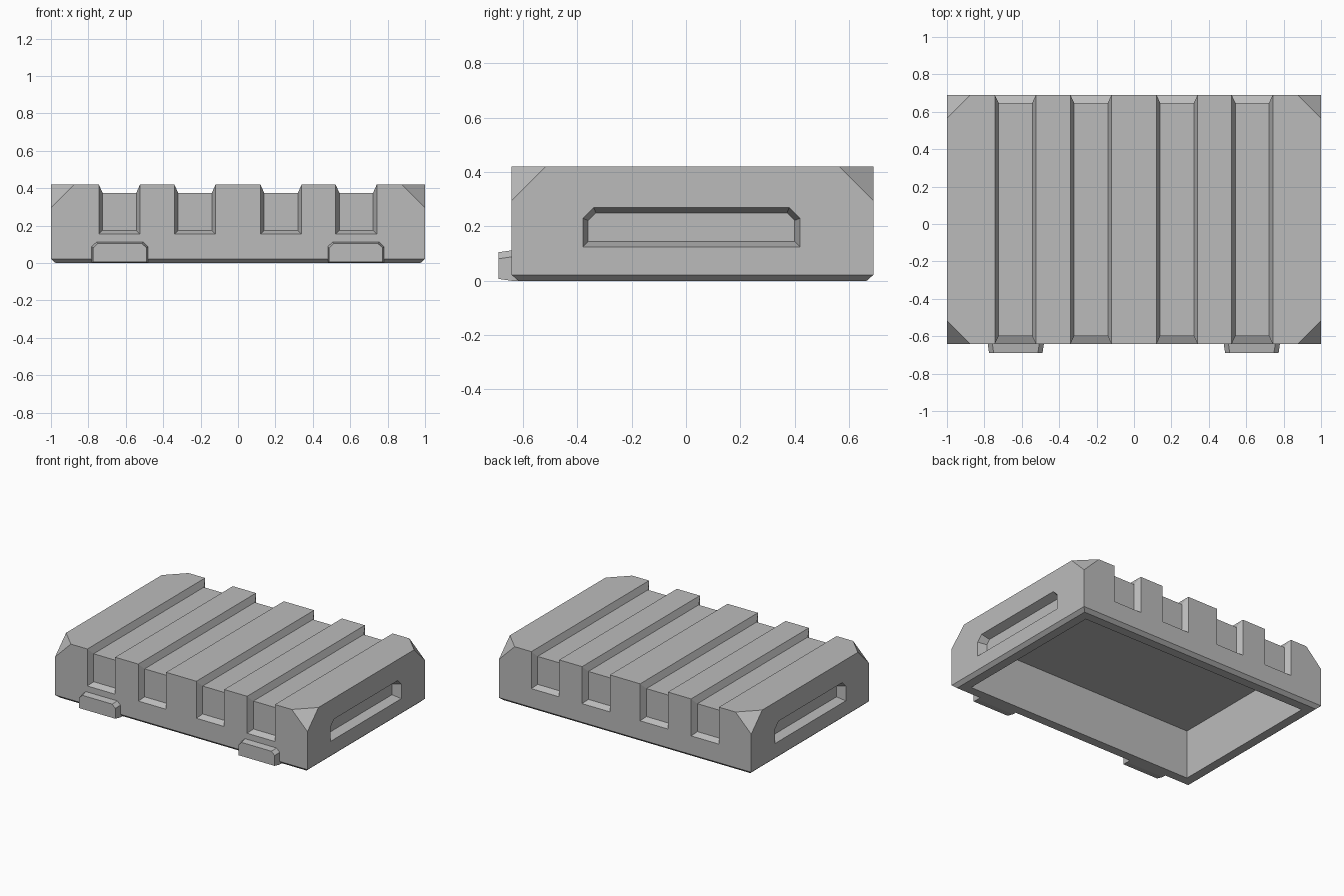
import bpy, bmesh

cube = bpy.data.objects.get("Cube")
if cube:
    bpy.data.objects.remove(cube, do_unlink=True)

# One flat colour
grey = bpy.data.materials.new("plain_grey")
grey.use_nodes = True
COLOUR = (0.5, 0.5, 0.5, 1)
grey.diffuse_color = COLOUR
grey.node_tree.nodes["Principled BSDF"].inputs["Base Color"].default_value = COLOUR


def hull(name, points):
    """Flat-faced convex solid around the given points."""
    bm = bmesh.new()
    for p in points:
        bm.verts.new(p)
    bmesh.ops.convex_hull(bm, input=bm.verts)
    bmesh.ops.dissolve_limit(bm, angle_limit=0.01, verts=bm.verts, edges=bm.edges)
    bmesh.ops.recalc_face_normals(bm, faces=bm.faces)
    mesh = bpy.data.meshes.new(name)
    bm.to_mesh(mesh)
    bm.free()
    mesh.materials.append(grey)
    obj = bpy.data.objects.new(name, mesh)
    bpy.context.collection.objects.link(obj)
    return obj


def rect(x, y0, y1, z, inset=0):
    return [(sx * (x - inset), y, z) for sx in (-1, 1) for y in (y0 + inset, y1 - inset)]


FRONT, BACK, TOP = -0.642, 0.69, 0.42
CUT, WALL = 0.125, 0.09

# Lid block: bevelled foot, four clipped top corners
points = rect(1, FRONT, BACK, 0, 0.025) + rect(1, FRONT, BACK, 0.022)
for sx in (-1, 1):
    for y, inward in ((FRONT, 1), (BACK, -1)):
        points += [(sx, y, TOP - CUT), (sx, y + inward * CUT, TOP), (sx * (1 - CUT), y, TOP)]
body = hull("lid_body", points)

cutters = []

# Hollow underside
cutters.append(hull("cavity", rect(1, FRONT, BACK, -0.1, WALL) + rect(1, FRONT, BACK, 0.35, WALL)))

# Tapered grooves over the top and down the front and back
for cx in (-0.634, -0.23, 0.23, 0.632):
    cutters.append(hull("top_groove", [
        (cx + s * half, y, z) for s in (-1, 1) for y in (FRONT - 0.1, BACK + 0.1)
        for half, z in ((0.09, 0.375), (0.13, 0.465))]))
    for face, out in ((FRONT, -1), (BACK, 1)):
        cutters.append(hull("end_groove", [
            (cx + s * half, face + out * off, z) for s in (-1, 1)
            for half, off, low in ((0.09, -0.042, 0.175), (0.13, 0.042, 0.135))
            for z in (low, 0.5)]))

# Hand grips sunk into both sides
for sx in (-1, 1):
    grip = []
    for x, g in ((0.94, 0.02), (1.06, -0.02)):
        for s in (-1, 1):
            grip += [(sx * x, 0.02 + s * (0.4 - g), 0.125 + g),
                     (sx * x, 0.02 + s * (0.4 - g), 0.23 - g * 0.4),
                     (sx * x, 0.02 + s * (0.36 - g * 0.4), 0.27 - g)]
    cutters.append(hull("hand_grip", grip))

# Carve everything and drop the cutters
for cutter in cutters:
    cutter.hide_render = True
    mod = body.modifiers.new("carve", 'BOOLEAN')
    mod.operation, mod.solver, mod.object = 'DIFFERENCE', 'EXACT', cutter
bpy.context.view_layer.update()
depsgraph = bpy.context.evaluated_depsgraph_get()
carved = bpy.data.meshes.new_from_object(body.evaluated_get(depsgraph))
body.modifiers.clear()
body.data = carved
for cutter in cutters:
    bpy.data.objects.remove(cutter, do_unlink=True)

# Front latches with clipped top corners
for side, cx in (("right", -0.632), ("left", 0.63)):
    latch = []
    for y, g in ((FRONT + 0.027, 0), (FRONT, 0), (-0.69, 0.007)):
        for s in (-1, 1):
            latch += [(cx + s * (0.15 - g), y, g),
                      (cx + s * (0.15 - g), y, 0.088 - g),
                      (cx + s * (0.125 - g), y, 0.112 - g)]
    hull("latch_" + side, latch)
